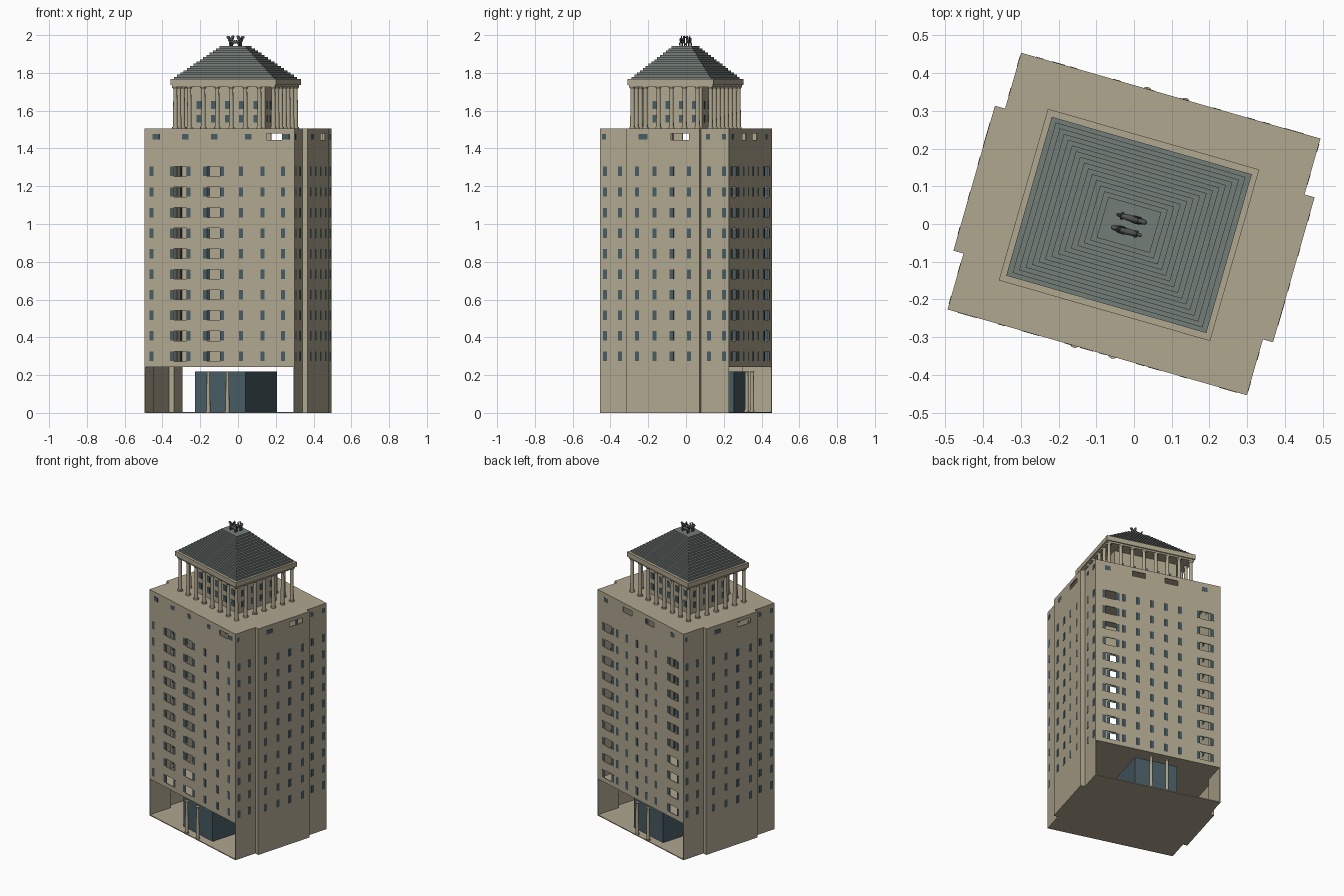
import bpy, bmesh, math
from mathutils import Matrix, Vector

if "Cube" in bpy.data.objects:
    bpy.data.objects.remove(bpy.data.objects["Cube"])

TURN = Matrix.Rotation(math.radians(-16), 4, 'Z')   # whole tower is turned on plan
HW, HD, BAY, BV = 0.413, 0.354, 0.441, 0.2          # half width, half depth, bay reach, bay half length
T, SOFFIT, ROOF = 0.006, 0.243, 1.505
CU, CV = -0.012, -0.006                             # centre of the crown and lobby


def material(name, rgb):
    m = bpy.data.materials.new(name)
    m.use_nodes = True
    m.diffuse_color = (*rgb, 1)
    m.node_tree.nodes["Principled BSDF"].inputs["Base Color"].default_value = (*rgb, 1)
    return m


STONE = material("tan stone", (0.43, 0.385, 0.275))
GLASS = material("blue grey glass", (0.065, 0.105, 0.125))
SLATE = material("grey green slate", (0.175, 0.205, 0.19))
BRONZE = material("dark bronze", (0.08, 0.09, 0.085))


def box(bm, u0, u1, v0, v1, z0, z1):
    m = Matrix.Translation(((u0 + u1) / 2, (v0 + v1) / 2, (z0 + z1) / 2))
    bmesh.ops.create_cube(bm, size=1, matrix=m @ Matrix.Diagonal((u1 - u0, v1 - v0, z1 - z0, 1)))


def prism(bm, pts, z0, z1):
    face = bm.faces.new([bm.verts.new((u, v, z0)) for u, v in pts])
    new = bmesh.ops.extrude_face_region(bm, geom=[face])["geom"]
    bmesh.ops.translate(bm, vec=(0, 0, z1 - z0), verts=[g for g in new if isinstance(g, bmesh.types.BMVert)])


def finish(name, bm, mat, smooth=False):
    bmesh.ops.recalc_face_normals(bm, faces=bm.faces)
    bm.transform(TURN)
    me = bpy.data.meshes.new(name)
    bm.to_mesh(me)
    bm.free()
    me.materials.append(mat)
    ob = bpy.data.objects.new(name, me)
    bpy.context.collection.objects.link(ob)
    if smooth:
        bpy.ops.object.select_all(action='DESELECT')
        ob.select_set(True)
        bpy.context.view_layer.objects.active = ob
        bpy.ops.object.shade_smooth_by_angle(angle=math.radians(40))
    return ob


def cut(ob, cutter):
    mod = ob.modifiers.new("openings", 'BOOLEAN')
    mod.object, mod.solver = cutter, 'EXACT'
    cutter.hide_render = True
    dg = bpy.context.evaluated_depsgraph_get()
    mesh = bpy.data.meshes.new_from_object(ob.evaluated_get(dg))
    ob.modifiers.clear()
    ob.data = mesh
    bpy.data.objects.remove(cutter)


# Window rules: storeys and positions along each wall
STOREYS = [0.299 + 0.1088 * i for i in range(10)]
HIGH = 1.462
HOLE, FLANK = 0.07, 0.02
panes = bmesh.new()


def face_wall(name, side, windows, balconies, high_panes, high_holes):
    """Front or back wall: glass strips, open balconies, and the attic row."""
    outer = side * HD
    lo, hi = sorted((outer, outer - side * T))
    wall, holes = bmesh.new(), bmesh.new()
    box(wall, -HW, HW, lo, hi, SOFFIT, ROOF - T)

    def pane(u, z, w, h):
        box(panes, u - w / 2, u + w / 2, lo - 0.001, hi + 0.001, z - h / 2, z + h / 2)

    def hole(u, z, w, h):
        box(holes, u - w / 2, u + w / 2, lo - 0.02, hi + 0.02, z - h / 2, z + h / 2)

    for z in STOREYS:
        for u in windows:
            pane(u, z, 0.022, 0.05)
        for u in balconies:
            hole(u, z, HOLE, 0.052)
            for s in (-1, 1):
                pane(u + s * (HOLE + FLANK + 0.004) / 2, z, FLANK, 0.05)
    for u in high_panes:
        pane(u, HIGH, 0.036, 0.028)
    for u in high_holes:
        hole(u, HIGH, 0.085, 0.034)
    cut(finish(name, wall, STONE), finish("opening_cutter", holes, STONE))


face_wall("front_wall", -1, [-0.374, 0.118, 0.237, 0.349], [-0.217, -0.033],
          [-0.35, -0.19, -0.03, 0.157, 0.366], [0.3])
face_wall("back_wall", 1, [0.036 + 0.0925 * k for k in range(-2, 3)], [0.31, -0.315],
          [0.33, -0.31], [0.125, -0.09])

# Side walls with a shallow projecting bay, reaching the ground
side_path = [(HW, -HD), (HW, -BV), (BAY, -BV), (BAY, BV), (HW, BV), (HW, HD)]
inner_path = [(u - T, math.copysign(abs(v) - (T if abs(v) == BV else 0), v)) for u, v in side_path]
for name, s in (("left_wall", 1), ("right_wall", -1)):
    wall, hole = bmesh.new(), bmesh.new()
    prism(wall, [(s * u, s * v) for u, v in side_path + inner_path[::-1]], 0, ROOF - T)
    a, b = sorted((s * (BAY - 0.02), s * (BAY + 0.02)))
    box(hole, a, b, s * 0.093 - 0.05, s * 0.093 + 0.05, HIGH - 0.016, HIGH + 0.016)

    def side_pane(v, z, w, h):
        reach = BAY if abs(v) < BV else HW
        p, q = sorted((s * (reach - T - 0.001), s * (reach + 0.001)))
        box(panes, p, q, s * v - w / 2, s * v + w / 2, z - h / 2, z + h / 2)

    for v in (0.048, 0.144, 0.245, 0.328):
        for z in STOREYS:
            side_pane(v, z, 0.022, 0.05)
            side_pane(-v, z, 0.022, 0.05)
    for v, w in ((-0.333, 0.022), (-0.11, 0.05), (0.239, 0.022), (0.328, 0.022)):
        side_pane(v, HIGH, w, 0.028)
    cut(finish(name, wall, STONE), finish("opening_cutter", hole, STONE))

# Floor, soffit over the open ground storey, and flat roof
outline = side_path + [(-u, -v) for u, v in side_path]
for name, z, k in (("ground_slab", 0, 1), ("soffit_slab", SOFFIT, 0.995), ("roof_slab", ROOF - T, 1)):
    bm = bmesh.new()
    prism(bm, [(u * k, v * k) for u, v in outline], z, z + T)
    finish(name, bm, STONE)

# Glass lobby
bm = bmesh.new()
box(bm, CU - 0.14, CU + 0.14, -0.3, 0.3, T, 0.218)
finish("glass_lobby", bm, GLASS)


def column(bm, u, v, z0, z1, r):
    """Tapered round column with base and capital."""
    h, e = z1 - z0, r * 0.7
    for a, b, r0, r1 in ((0, e, r * 1.3, r * 1.3), (e, h - e, r, r * 0.8), (h - e, h, r * 0.9, r * 1.3)):
        bmesh.ops.create_cone(bm, cap_ends=True, segments=14, radius1=r0, radius2=r1, depth=b - a,
                              matrix=Matrix.Translation((u, v, z0 + (a + b) / 2)))


bm = bmesh.new()
for u in (CU - 0.052, CU + 0.053):
    for v in (-0.346, 0.346):
        column(bm, u, v, T, 0.22, 0.0105)
finish("entrance_columns", bm, STONE, True)

# Crown: inner chamber, colonnade, entablature
CHU, CHV, TOP = 0.205, 0.15, 1.724
bm = bmesh.new()
box(bm, CU - CHU, CU + CHU, CV - CHV, CV + CHV, ROOF, TOP)
finish("crown_chamber", bm, STONE)
for z in (1.558, 1.63):
    for s in (-1, 1):
        for k in range(-2, 3):
            u, v = CU + k * 0.078, CV + s * CHV
            box(panes, u - 0.014, u + 0.014, v - 0.002, v + 0.002, z - 0.02, z + 0.02)
        for k in (-1.5, -0.5, 0.5, 1.5):
            u, v = CU + s * CHU, CV + k * 0.072
            box(panes, u - 0.002, u + 0.002, v - 0.014, v + 0.014, z - 0.02, z + 0.02)
finish("window_panes", panes, GLASS)

bm = bmesh.new()
NU, NV, RU, RV = 8, 7, 0.27, 0.215
for i in range(NU):
    for j in range(NV):
        if i in (0, NU - 1) or j in (0, NV - 1):
            column(bm, CU + RU * (2 * i / (NU - 1) - 1), CV + RV * (2 * j / (NV - 1) - 1), ROOF, TOP, 0.0125)
finish("crown_columns", bm, STONE, True)

bm = bmesh.new()
for a, b, z0, z1 in ((0.284, 0.229, TOP, 1.735), (0.2915, 0.2365, 1.735, 1.767)):
    box(bm, CU - a, CU + a, CV - b, CV + b, z0, z1)
finish("entablature", bm, STONE)

# Stepped pyramid roof
bm = bmesh.new()
STEPS, Z0, Z1 = 15, 1.767, 1.942
for i in range(STEPS):
    f = i / (STEPS - 1)
    a, b = 0.276 + f * (0.073 - 0.276), 0.219 + f * (0.056 - 0.219)
    dz = (Z1 - Z0) / STEPS
    box(bm, CU - a, CU + a, CV - b, CV + b, Z0 + i * dz, Z0 + (i + 1) * dz)
finish("stepped_roof", bm, SLATE)

# Pair of crouching winged beasts facing opposite ways
def blob(bm, pos, size, tilt=0):
    m = Matrix.Translation(Vector(pos)) @ Matrix.Rotation(tilt, 4, 'Y') @ Matrix.Diagonal((*size, 1))
    bmesh.ops.create_uvsphere(bm, u_segments=12, v_segments=8, radius=1, matrix=m)


for name, s in (("rear_beast", 1), ("front_beast", -1)):
    bm = bmesh.new()
    y = CV + s * 0.018
    blob(bm, (CU, y, 1.964), (0.032, 0.009, 0.009))
    blob(bm, (CU + s * 0.028, y, 1.974), (0.008, 0.008, 0.017), s * 0.4)
    blob(bm, (CU + s * 0.035, y, 1.988), (0.01, 0.007, 0.008))
    blob(bm, (CU - s * 0.033, y, 1.972), (0.005, 0.005, 0.015), -s * 0.4)
    for w in (-1, 1):
        blob(bm, (CU + s * 0.014, y + w * 0.008, 1.983), (0.008, 0.003, 0.017), -s * 0.5)
        for d in (-0.024, 0.024):
            blob(bm, (CU + d, y + w * 0.006, 1.952), (0.005, 0.004, 0.012))
    finish(name, bm, BRONZE, True)
